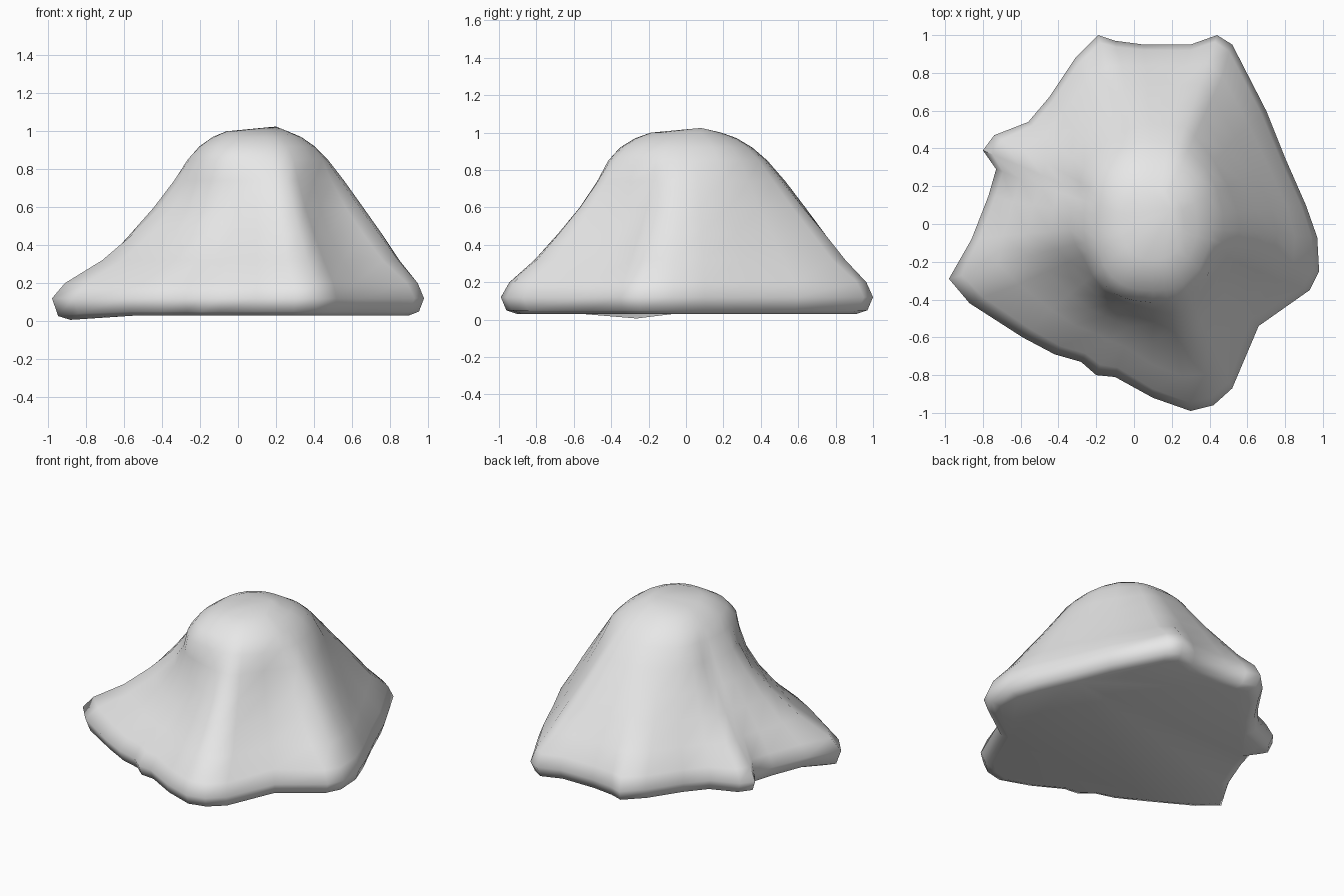
import bpy, bmesh, math
from mathutils import Vector

cube = bpy.data.objects.get("Cube")
if cube:
    bpy.data.objects.remove(cube, do_unlink=True)

# Stone colour
stone = bpy.data.materials.new("pale grey stone")
stone.use_nodes = True
grey = (0.8, 0.8, 0.8, 1)
stone.diffuse_color = grey
stone.node_tree.nodes["Principled BSDF"].inputs["Base Color"].default_value = grey

# Foot outline, counterclockwise: x, y, and how quickly that flank pulls in
outline = [
    (.98, -.25, 1.05), (.97, -.07, .95), (.91, .1, .9), (.8, .35, 1.1), (.7, .6, 1.25),
    (.52, .95, 1.1), (.44, 1, 1), (.3, .95, .95), (.05, .95, .9), (-.1, .97, 1),
    (-.19, 1, 1.15), (-.31, .88, 1.1), (-.45, .67, 1.1), (-.56, .54, 1.1),
    (-.74, .47, 1.4), (-.8, .39, 1.6), (-.73, .29, 1.25), (-.77, .15, 1.15),
    (-.86, -.08, 1.2), (-.98, -.29, 1.6), (-.87, -.42, 2), (-.59, -.6, 2.1),
    (-.42, -.69, 2.1), (-.28, -.73, 2.2), (-.2, -.8, 2.4), (-.1, -.81, 2.2),
    (.1, -.92, 1.6), (.3, -.99, 1.35), (.42, -.96, 1.25), (.52, -.87, 1.3),
    (.66, -.54, 2.6), (.93, -.35, 1.4)]

# Flank heights with spread from foot (1) to crown (0)
flank = [(.12, 1), (.2, .94), (.32, .77), (.46, .58), (.6, .38), (.74, .18), (.85, .02)]
crown = [(.92, .85), (.97, .65), (1, .45)]
centre = Vector((.1, 0))
crown_half = Vector((.36, .42))
squareness = 2.5


def ring(bm, place):
    """Add one loop of vertices, placed by a function of the outline point."""
    return [bm.verts.new(place(Vector((x, y)), p)) for x, y, p in outline]


def crown_point(base, scale=1):
    """Point on the squarish crown, in the direction of the outline point."""
    d = base - centre
    n = squareness
    size = (abs(d.x / crown_half.x) ** n + abs(d.y / crown_half.y) ** n) ** (1 / n)
    return centre + d * scale / size


def under(scale, z):
    """Tucked-in loop below the rim, sagging at the left-hand toe."""
    def place(base, p):
        pos = centre + (base - centre) * scale
        sag = .03 * max(0, 1 - (base - Vector((-.95, -.32))).length / .2)
        return (*pos, z - sag)
    return place


def side(z, spread):
    def place(base, p):
        return (*crown_point(base).lerp(base, spread ** p), z)
    return place


def top(z, scale):
    return lambda base, p: (*crown_point(base, scale), z)


bm = bmesh.new()
loops = [ring(bm, under(.91, .03)), ring(bm, under(.97, .05))]
loops += [ring(bm, side(z, s)) for z, s in flank]
loops += [ring(bm, top(z, s)) for z, s in crown]

# Skin the loops, then close the crown and the flat underside
count = len(outline)
for low, high in zip(loops, loops[1:]):
    for i in range(count):
        j = (i + 1) % count
        bm.faces.new((low[i], low[j], high[j], high[i]))
peak = bm.verts.new((.2, .08, 1.025))
for i in range(count):
    bm.faces.new((loops[-1][i], loops[-1][(i + 1) % count], peak))
bm.faces.new(list(reversed(loops[0])))

# Soften the flanks a little, leaving the foot and crown tip in place
middle = [v for loop in loops[4:-1] for v in loop]
for _ in range(2):
    bmesh.ops.smooth_vert(bm, verts=middle, factor=.25,
                          use_axis_x=True, use_axis_y=True, use_axis_z=False)
bmesh.ops.recalc_face_normals(bm, faces=bm.faces)

mesh = bpy.data.meshes.new("boulder")
bm.to_mesh(mesh)
bm.free()
mesh.materials.append(stone)
boulder = bpy.data.objects.new("boulder", mesh)
bpy.context.collection.objects.link(boulder)
bpy.context.view_layer.objects.active = boulder
boulder.select_set(True)
bpy.ops.object.shade_smooth_by_angle(angle=math.radians(60))
